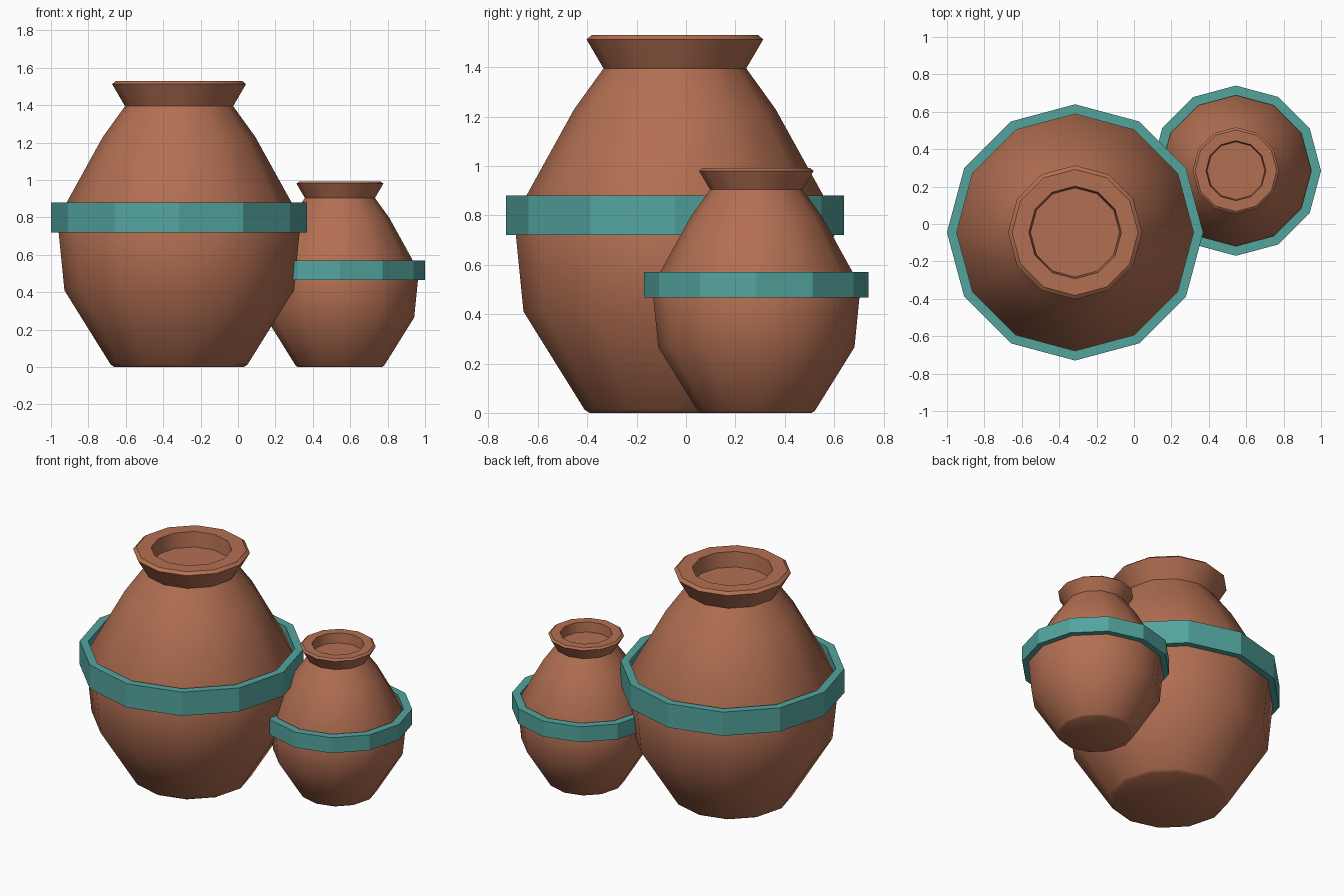
import bpy, bmesh, math

if "Cube" in bpy.data.objects:
    bpy.data.objects.remove(bpy.data.objects["Cube"])

SIDES = 12

def material(name, rgb):
    m = bpy.data.materials.new(name)
    m.diffuse_color = (*rgb, 1)
    m.use_nodes = True
    m.node_tree.nodes["Principled BSDF"].inputs["Base Color"].default_value = m.diffuse_color
    return m

terracotta = material("terracotta", (0.45, 0.16, 0.085))
teal = material("teal", (0.087, 0.37, 0.34))

def lathe(name, profile, loc, mat, closed=False):
    """Spin an (r, z) profile into a 12-sided form; cap the ends or close the loop."""
    bm = bmesh.new()
    rings = []
    for r, z in profile:
        rings.append([bm.verts.new((r * math.cos(2 * math.pi * i / SIDES),
                                    r * math.sin(2 * math.pi * i / SIDES), z))
                      for i in range(SIDES)])
    pairs = list(zip(rings, rings[1:]))
    if closed:
        pairs.append((rings[-1], rings[0]))
    for a, b in pairs:
        for i in range(SIDES):
            j = (i + 1) % SIDES
            bm.faces.new((a[i], a[j], b[j], b[i]))
    if not closed:
        bm.faces.new(rings[0][::-1])
        bm.faces.new(rings[-1])
    bmesh.ops.recalc_face_normals(bm, faces=bm.faces[:])
    me = bpy.data.meshes.new(name)
    bm.to_mesh(me)
    bm.free()
    me.materials.append(mat)
    ob = bpy.data.objects.new(name, me)
    ob.location = loc
    bpy.context.collection.objects.link(ob)
    return ob

def smooth(ob, angle):
    bpy.ops.object.select_all(action='DESELECT')
    ob.select_set(True)
    bpy.context.view_layer.objects.active = ob
    bpy.ops.object.shade_smooth_by_angle(angle=math.radians(angle))

# Foot, belly, shoulder, neck, flared lip and shallow mouth
POT = [(0.345, 0), (0.365, 0.012), (0.613, 0.41), (0.651, 0.79), (0.408, 1.23),
       (0.289, 1.395), (0.358, 1.513), (0.337, 1.53), (0.247, 1.53), (0.238, 1.43)]

def pot(label, loc, s, band_in, band_out):
    body = lathe(label + "_pot", [(r * s, z * s) for r, z in POT], loc, terracotta)
    smooth(body, 35)
    # Raised belt around the widest part
    lo, hi = 0.72 * s, 0.88 * s
    lathe(label + "_belt", [(band_in, lo), (band_out, lo), (band_out, hi), (band_in, hi)],
          loc, teal, closed=True)

pot("large", (-0.315, -0.045, 0), 1.0, 0.633, 0.685)
pot("small", (0.545, 0.285, 0), 0.648, 0.403, 0.455)
